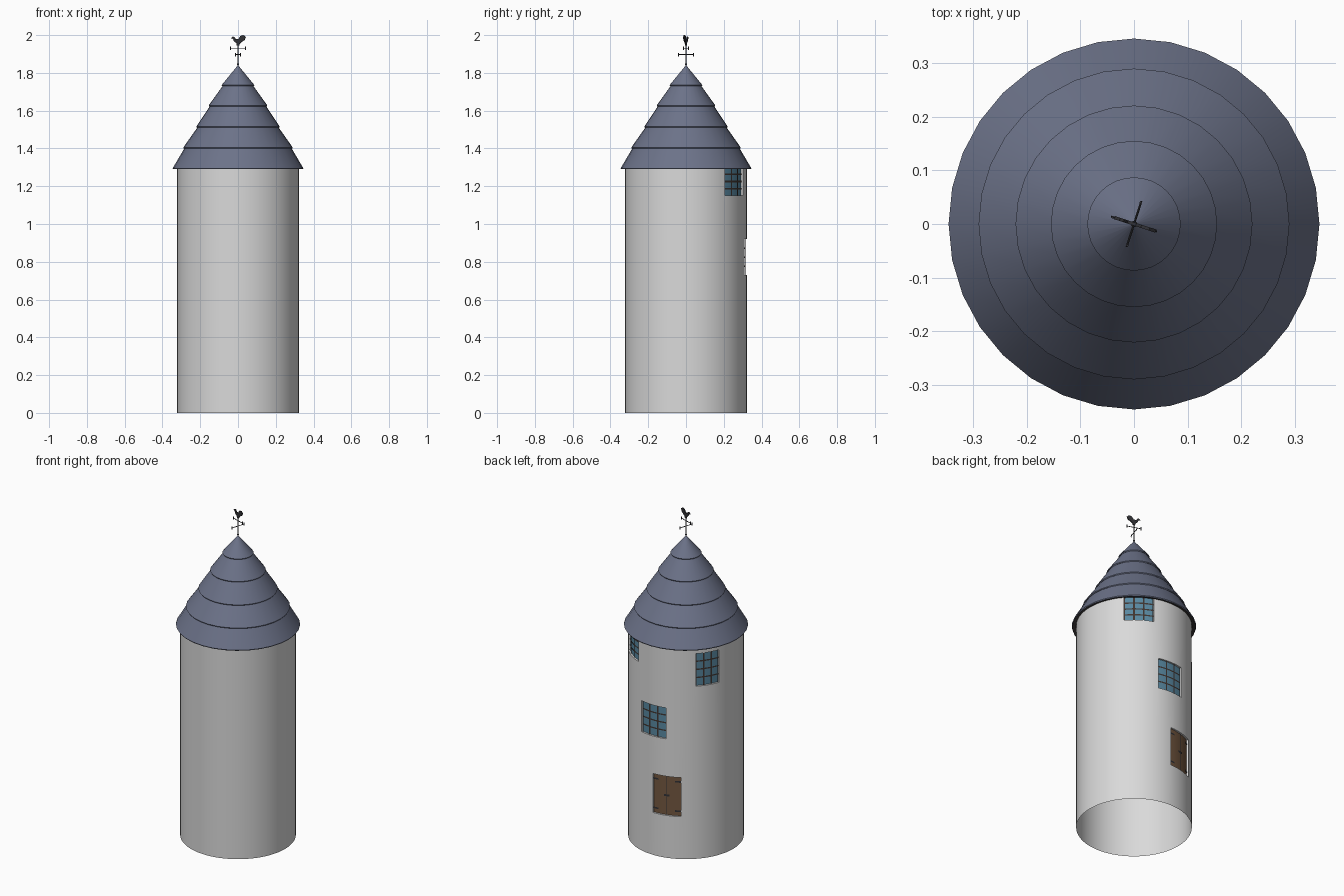
import bpy, bmesh
from math import sin, cos, radians, pi
from mathutils import Matrix, Vector

cube = bpy.data.objects.get("Cube")
if cube:
    bpy.data.objects.remove(cube)


def material(name, rgb):
    m = bpy.data.materials.new(name)
    m.use_nodes = True
    m.diffuse_color = (*rgb, 1)
    m.node_tree.nodes["Principled BSDF"].inputs["Base Color"].default_value = (*rgb, 1)
    return m


WALL = material("pale plaster", (0.7, 0.7, 0.7))
SLATE = material("blue slate", (0.15, 0.17, 0.25))
EAVE = material("dark eave wood", (0.05, 0.045, 0.045))
GLASS = material("blue glass", (0.1, 0.25, 0.36))
BAR = material("dark lattice", (0.05, 0.035, 0.03))
WOOD = material("brown wood", (0.17, 0.095, 0.05))
IRON = material("dark iron", (0.03, 0.03, 0.035))

R, PANE_R, WALL_TOP = 0.322, 0.311, 1.3
STEP = 5  # degrees per wall segment
# openings: name, start angle, end angle, bottom, top
WINDOWS = [("upper_left_window", 40, 70, 1.15, WALL_TOP),
           ("middle_window", 75, 105, 0.73, 0.92),
           ("upper_right_window", 135, 160, 1.06, 1.26)]
HATCH = ("hatch", 90, 120, 0.26, 0.5)
OPENINGS = WINDOWS + [HATCH]


def polar(r, deg, z):
    return Vector((r * cos(radians(deg)), r * sin(radians(deg)), z))


def finish(bm, name, mats, smooth=True):
    bmesh.ops.remove_doubles(bm, verts=bm.verts, dist=1e-5)
    me = bpy.data.meshes.new(name)
    bm.to_mesh(me)
    bm.free()
    ob = bpy.data.objects.new(name, me)
    bpy.context.collection.objects.link(ob)
    for m in mats:
        me.materials.append(m)
    if smooth:
        bpy.ops.object.select_all(action='DESELECT')
        ob.select_set(True)
        bpy.context.view_layer.objects.active = ob
        bpy.ops.object.shade_smooth_by_angle(angle=radians(35))
    return ob


def quad(bm, *pts):
    return bm.faces.new([bm.verts.new(p) for p in pts])


def patch(bm, a0, a1, z0, z1, r, mat=0):
    """Curved plate that follows the wall."""
    n = max(1, round((a1 - a0) / STEP))
    for i in range(n):
        a, b = (a0 + (a1 - a0) * k / n for k in (i, i + 1))
        f = quad(bm, polar(r, a, z0), polar(r, b, z0), polar(r, b, z1), polar(r, a, z1))
        f.material_index = mat


# Tower wall with openings left out, and the reveals around them
bm = bmesh.new()
levels = sorted({0, WALL_TOP} | {z for o in OPENINGS for z in o[3:]})
for z0, z1 in zip(levels, levels[1:]):
    for a in range(0, 360, STEP):
        if not any(o[1] <= a < o[2] and o[3] <= z0 < o[4] for o in OPENINGS):
            patch(bm, a, a + STEP, z0, z1, R)
for _, a0, a1, z0, z1 in OPENINGS:
    for a, s in ((a0, 1), (a1, -1)):
        p = [polar(R, a, z0), polar(PANE_R, a, z0), polar(PANE_R, a, z1), polar(R, a, z1)]
        quad(bm, *p[::s])
    for z, s in ((z0, 1), (z1, -1)):
        for a in range(a0, a1, STEP):
            p = [polar(R, a, z), polar(R, a + STEP, z),
                 polar(PANE_R, a + STEP, z), polar(PANE_R, a, z)]
            quad(bm, *p[::s])
finish(bm, "tower_wall", [WALL])

# Latticed windows
for name, a0, a1, z0, z1 in WINDOWS:
    bm = bmesh.new()
    patch(bm, a0, a1, z0, z1, PANE_R)
    cols, rows = 3, 4
    for i in range(1, cols):
        a = a0 + (a1 - a0) * i / cols
        patch(bm, a - 0.8, a + 0.8, z0, z1, PANE_R + 0.004, 1)
    for i in range(1, rows):
        z = z0 + (z1 - z0) * i / rows
        patch(bm, a0, a1, z - 0.004, z + 0.004, PANE_R + 0.003, 1)
    patch(bm, a0, a0 + 0.8, z0, z1, PANE_R + 0.002, 1)
    patch(bm, a1 - 0.8, a1, z0, z1, PANE_R + 0.002, 1)
    finish(bm, name, [GLASS, BAR])

# Wooden hatch with two leaves, hinges and a latch
name, a0, a1, z0, z1 = HATCH
mid = (a0 + a1) / 2
bm = bmesh.new()
patch(bm, a0, a1, z0, z1, PANE_R)
patch(bm, mid - 0.5, mid + 0.5, z0, z1, PANE_R + 0.002, 1)
for z in (z0 + 0.03, z1 - 0.03):
    patch(bm, a0, a0 + 6, z - 0.005, z + 0.005, PANE_R + 0.004, 1)
    patch(bm, a1 - 6, a1, z - 0.005, z + 0.005, PANE_R + 0.004, 1)
zc = (z0 + z1) / 2
patch(bm, mid - 3, mid + 3, zc - 0.006, zc + 0.006, PANE_R + 0.004, 1)
finish(bm, "hatch_leaves", [WOOD, IRON])

# Roof of overlapping tiers, each with a dark underside lip
TIERS = [(1.29, 0.346), (1.4, 0.29), (1.51, 0.221), (1.623, 0.155), (1.73, 0.087), (1.84, 0)]
SIDES = 32
for i, ((zb, rb), (zt, rt)) in enumerate(zip(TIERS, TIERS[1:])):
    bm = bmesh.new()
    top_r = max(rt - 0.008, 0.001)
    for k in range(SIDES):
        a, b = 360 * k / SIDES, 360 * (k + 1) / SIDES
        lip = rb - (0.03 if i == 0 else 0.016)
        rings = [(lip, zb + 0.008), (rb - 0.003, zb), (rb, zb + 0.005), (top_r, zt + 0.004 * (rt > 0))]
        for j, ((r0, h0), (r1, h1)) in enumerate(zip(rings, rings[1:])):
            f = quad(bm, polar(r0, a, h0), polar(r0, b, h0), polar(r1, b, h1), polar(r1, a, h1))
            f.material_index = 1 if j == 0 else 0
    finish(bm, f"roof_tier_{i + 1}", [SLATE, EAVE])

# Weather vane: pole, two arms with tips, flat bird
TURN = Matrix.Rotation(radians(-18), 4, 'Z')


def rod(bm, p, q, r):
    p, q = Vector(p), Vector(q)
    rot = (q - p).to_track_quat('Z', 'Y').to_matrix().to_4x4()
    bmesh.ops.create_cone(bm, cap_ends=True, segments=8, radius1=r, radius2=r,
                          depth=(q - p).length,
                          matrix=Matrix.Translation((p + q) / 2) @ rot)


bm = bmesh.new()
rod(bm, (0, 0, 1.825), (0, 0, 1.965), 0.0025)
for z, axis in ((1.93, Vector((1, 0, 0))), (1.897, Vector((0, 1, 0)))):
    rod(bm, axis * -0.045 + Vector((0, 0, z)), axis * 0.045 + Vector((0, 0, z)), 0.002)
    for s in (-1, 1):
        tip = axis * 0.042 * s + Vector((0, 0, z))
        rod(bm, tip - Vector((0, 0, 0.009)), tip + Vector((0, 0, 0.009)), 0.0025)
bmesh.ops.create_uvsphere(bm, u_segments=10, v_segments=6, radius=0.006,
                          matrix=Matrix.Translation((0, 0, 1.845)))
bm.transform(TURN)
finish(bm, "vane_pole", [IRON])

BIRD = [(-0.038, 1.983), (-0.028, 1.992), (-0.02, 1.99), (-0.012, 1.978), (0.004, 1.98),
        (0.014, 1.996), (0.03, 2.0), (0.043, 1.99), (0.036, 1.974), (0.022, 1.965),
        (0.01, 1.955), (0.006, 1.945), (-0.006, 1.945), (-0.008, 1.957), (-0.022, 1.968),
        (-0.027, 1.98)]
bm = bmesh.new()
face = bm.faces.new([bm.verts.new((x, -0.003, z)) for x, z in BIRD])
ext = bmesh.ops.extrude_face_region(bm, geom=[face])
bmesh.ops.translate(bm, vec=(0, 0.006, 0),
                    verts=[v for v in ext["geom"] if isinstance(v, bmesh.types.BMVert)])
bmesh.ops.recalc_face_normals(bm, faces=bm.faces)
bm.transform(TURN)
finish(bm, "vane_bird", [IRON], smooth=False)
